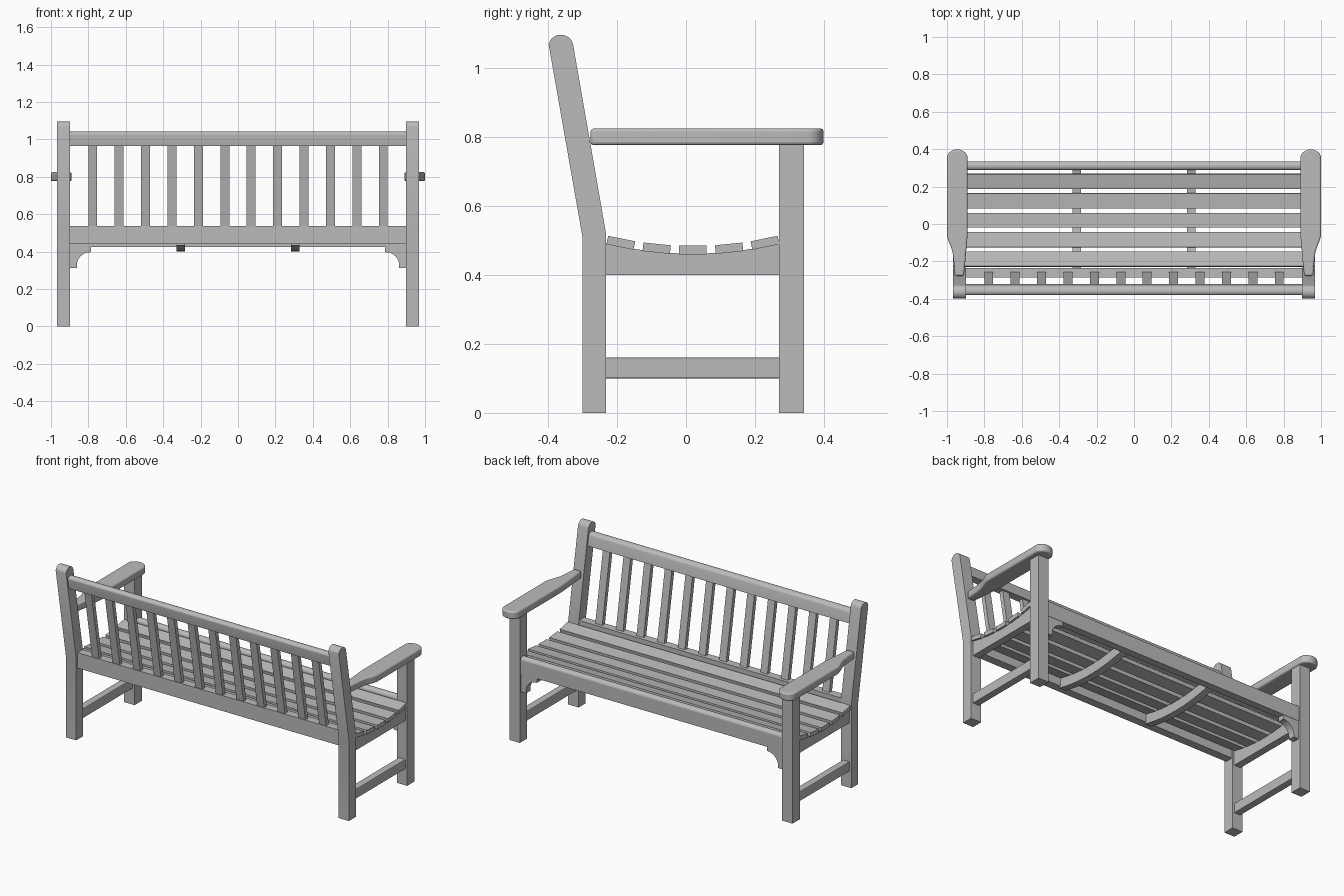
import bpy, bmesh, math
from mathutils import Vector

cube = bpy.data.objects.get("Cube")
if cube:
    bpy.data.objects.remove(cube)

wood = bpy.data.materials.new("weathered_grey_wood")
GREY = (0.5, 0.5, 0.5, 1)
wood.use_nodes = True
wood.diffuse_color = GREY
wood.node_tree.nodes["Principled BSDF"].inputs["Base Color"].default_value = GREY

PLACE = {
    "x": lambda a, b, d: (d, a, b),
    "y": lambda a, b, d: (a, d, b),
    "z": lambda a, b, d: (a, b, d),
}


def extrude(name, profile, axis, lo, hi, mirror=False, bevel=0, segments=2, smooth=False):
    """Extrude a 2D profile along an axis, optionally bevelled and mirrored in x."""
    bm = bmesh.new()
    face = bm.faces.new([bm.verts.new(PLACE[axis](a, b, lo)) for a, b in profile])
    new = bmesh.ops.extrude_face_region(bm, geom=[face])["geom"]
    shift = Vector(PLACE[axis](0, 0, hi - lo))
    bmesh.ops.translate(bm, vec=shift, verts=[v for v in new if isinstance(v, bmesh.types.BMVert)])
    bmesh.ops.recalc_face_normals(bm, faces=bm.faces)
    mesh = bpy.data.meshes.new(name)
    bm.to_mesh(mesh)
    bm.free()
    mesh.materials.append(wood)
    ob = bpy.data.objects.new(name, mesh)
    bpy.context.collection.objects.link(ob)
    if bevel:
        mod = ob.modifiers.new("eased_edges", "BEVEL")
        mod.width, mod.segments = bevel, segments
        mod.limit_method, mod.angle_limit = "ANGLE", math.radians(50)
    if mirror:
        mod = ob.modifiers.new("other_side", "MIRROR")
        mod.use_axis[0] = True
    if smooth:
        bpy.ops.object.select_all(action="DESELECT")
        bpy.context.view_layer.objects.active = ob
        ob.select_set(True)
        bpy.ops.object.shade_smooth_by_angle(angle=math.radians(35))
    return ob


def rect(a0, a1, b0, b1):
    return [(a0, b0), (a1, b0), (a1, b1), (a0, b1)]


def arc(ca, cb, ra, rb, start, end, n=12):
    """Points on an ellipse arc between two angles in degrees."""
    angles = [math.radians(start + (end - start) * i / n) for i in range(n + 1)]
    return [(ca + ra * math.cos(t), cb + rb * math.sin(t)) for t in angles]


SLOPE = -0.175          # lean of the backrest
LEG_IN, LEG_OUT = 0.897, 0.968


def back_y(z):
    """Middle of the backrest at a height."""
    return -0.266 + SLOPE * (z - 0.515)


def leaned(profile):
    """Lean an upright section centred on zero along the backrest."""
    return [(y + back_y(z), z) for y, z in profile]


# Legs: rear pair kinks backwards and has rounded tops
rear = [(-0.30, 0), (-0.232, 0), (-0.232, 0.52)]
rear += arc(-0.363, 1.063, 0.036, 0.034, 10, 170) + [(-0.30, 0.508)]
extrude("rear_leg", rear, "x", LEG_IN, LEG_OUT, mirror=True, smooth=True)
extrude("front_leg", rect(LEG_IN, LEG_OUT, 0.27, 0.342), "z", 0, 0.785, mirror=True)

# Armrests: broad rounded front, tapering towards the rear leg
arm = [(0.91, -0.277), (0.902, -0.2), (0.896, -0.13), (0.89, -0.06)]
arm += arc(0.945, 0.352, 0.055, 0.047, 180, 0, 16)
arm += [(1.0, -0.06), (0.994, -0.085), (0.982, -0.115), (0.97, -0.15), (0.964, -0.2), (0.958, -0.277)]
extrude("armrest", arm, "z", 0.777, 0.825, mirror=True, bevel=0.009, segments=3, smooth=True)

# Side frames: low stretcher and dished seat rail
extrude("side_stretcher", rect(-0.235, 0.275, 0.10, 0.16), "x", 0.91, 0.955,
        mirror=True, bevel=0.004)

SEAT_Y, SEAT_R = 0.02, 1.04     # centre and radius of the seat curve
SEAT_TOP, SLAT_T = 0.485, 0.025


def seat_z(y, drop):
    return SEAT_TOP + SEAT_R - math.sqrt((SEAT_R + drop) ** 2 - (y - SEAT_Y) ** 2)


def seat_curve(y0, y1, drop, n=16):
    ys = [y0 + (y1 - y0) * i / n for i in range(n + 1)]
    return [(y, seat_z(y, drop)) for y in ys]


side = [(0.272, 0.40), (-0.233, 0.40)] + seat_curve(-0.233, 0.272, SLAT_T - 0.002)
extrude("side_seat_rail", side, "x", 0.91, 0.955, mirror=True, smooth=True)

# Curved bearers under the seat
bearer = seat_curve(-0.245, 0.295, SLAT_T - 0.002) + seat_curve(0.295, -0.245, 0.083)
extrude("seat_bearer", bearer, "x", 0.283, 0.328, mirror=True, smooth=True)

# Seat slats laid around the curve
for i in range(-2, 3):
    t = 0.1 * i
    out, along = Vector((-math.sin(t), math.cos(t))), Vector((math.cos(t), math.sin(t)))
    top = Vector((SEAT_Y, SEAT_TOP + SEAT_R)) - out * SEAT_R
    section = [top + along * a - out * d for a, d in
               rect(-0.04, 0.04, 0, SLAT_T)]
    extrude(f"seat_slat_{i + 3}", section, "x", -0.967, 0.967)

# Long rails between the legs
front = [(0.334, 0.424), (0.334, 0.508)]
front += arc(0.311, 0.508, 0.023, 0.018, 0, 180) + [(0.288, 0.424)]
extrude("front_seat_rail", front, "x", -0.90, 0.90, smooth=True)
extrude("rear_seat_rail", rect(-0.287, -0.236, 0.442, 0.537), "x", -0.90, 0.90)
crest = [(-0.025, 0.965), (0.025, 0.965)] + arc(0, 1.024, 0.025, 0.018, 0, 180)
extrude("top_back_rail", leaned(crest), "x", -0.90, 0.90, smooth=True)

# Upright back slats
upright = leaned(rect(-0.013, 0.013, 0.525, 0.975))
for i in range(6):
    x = 0.1412 * (i + 0.5)
    extrude(f"back_slat_pair_{i + 1}", upright, "x", x - 0.024, x + 0.024, mirror=True)

# Concave corner brackets under the front rail
bracket = [(0.90, 0.43), (0.90, 0.312), (0.862, 0.312)]
bracket += arc(0.79, 0.325, 0.072, 0.072, 0, 90) + [(0.787, 0.397), (0.787, 0.43)]
extrude("corner_bracket", bracket, "y", 0.29, 0.332, mirror=True, smooth=True)
